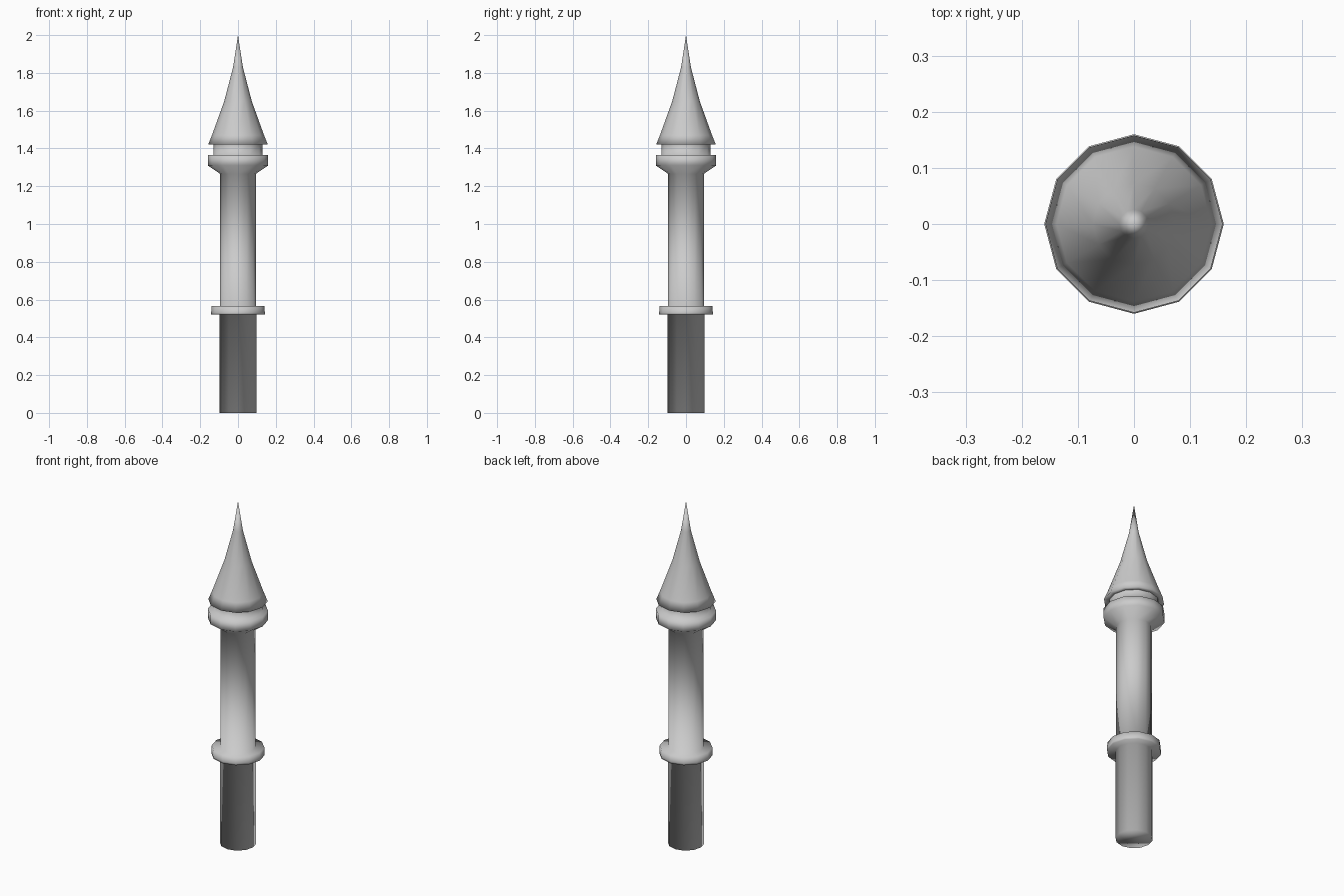
import bpy, bmesh
from math import cos, sin, pi

if "Cube" in bpy.data.objects:
    bpy.data.objects.remove(bpy.data.objects["Cube"])

SIDES = 12


def lathe(name, profile):
    """Revolve (radius, z) points, listed bottom to top, around the z axis."""
    bm = bmesh.new()
    rings = []
    for r, z in profile:
        if r == 0:
            rings.append([bm.verts.new((0, 0, z))])
        else:
            rings.append([bm.verts.new((r * cos(2 * pi * i / SIDES),
                                        r * sin(2 * pi * i / SIDES), z))
                          for i in range(SIDES)])
    for low, high in zip(rings, rings[1:]):
        for i in range(SIDES):
            j = (i + 1) % SIDES
            if len(high) == 1:
                bm.faces.new((low[i], low[j], high[0]))
            else:
                bm.faces.new((low[i], low[j], high[j], high[i]))
    # close the bottom when the profile starts as an open ring at the ground
    if profile[0][1] == 0:
        bm.faces.new(rings[0][::-1])
    for f in bm.faces:
        f.smooth = True
    mesh = bpy.data.meshes.new(name)
    bm.to_mesh(mesh)
    bm.free()
    obj = bpy.data.objects.new(name, mesh)
    bpy.context.collection.objects.link(obj)
    return obj


# Lower tower and its projecting collar
lathe("tower_body", [(0.097, 0), (0.097, 0.52), (0.142, 0.52), (0.142, 0.53),
                     (0.14, 0.565), (0.094, 0.565),
                     # upper shaft flaring into the cornice
                     (0.094, 1.265), (0.16, 1.31), (0.16, 1.365), (0.13, 1.365),
                     # recessed neck under the roof
                     (0.13, 1.42)])

# Concave spire roof with a flared eave
lathe("spire_roof", [(0.13, 1.42), (0.158, 1.42), (0.138, 1.47), (0.073, 1.65),
                     (0.026, 1.83), (0, 2.0)])
